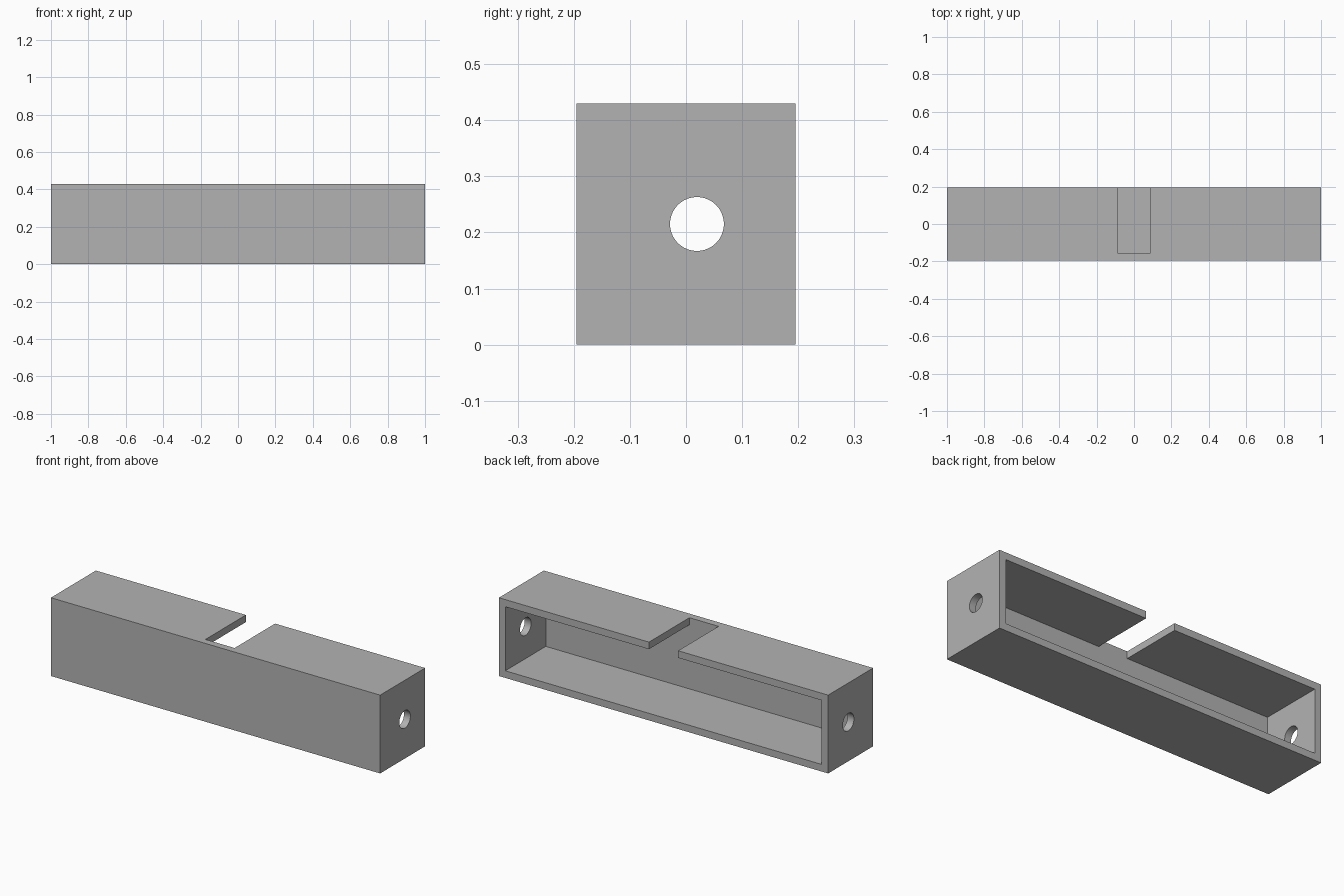
import bpy
import math

cube = bpy.data.objects.get("Cube")
if cube:
    bpy.data.objects.remove(cube, do_unlink=True)

LENGTH, DEPTH, HEIGHT = 2.0, 0.39, 0.43
WALL = 0.039
SLOT_WIDTH = 0.177
HOLE_RADIUS = 0.048

grey = bpy.data.materials.new("plain grey")
grey.use_nodes = True
grey.diffuse_color = (0.45, 0.45, 0.45, 1)
grey.node_tree.nodes["Principled BSDF"].inputs["Base Color"].default_value = grey.diffuse_color


def box(name, low, high):
    """Axis-aligned box between two corners."""
    centre = [(a + b) / 2 for a, b in zip(low, high)]
    bpy.ops.mesh.primitive_cube_add(size=1, location=centre)
    ob = bpy.context.object
    ob.name = name
    ob.scale = [b - a for a, b in zip(low, high)]
    bpy.ops.object.transform_apply(location=True, rotation=False, scale=True)
    ob.data.materials.append(grey)
    return ob


# Outer block
x, y = LENGTH / 2, DEPTH / 2
housing = box("housing", (-x, -y, 0), (x, y, HEIGHT))

# Cavity open at the back
inner_front = -y + WALL
cavity = box("cavity_cutter", (-x + WALL, inner_front, WALL),
             (x - WALL, y + 0.1, HEIGHT - WALL))

# Slot through the top wall, flush with the inner front wall
slot = box("slot_cutter", (-SLOT_WIDTH / 2, inner_front, HEIGHT / 2),
           (SLOT_WIDTH / 2, y + 0.1, HEIGHT + 0.1))

# Round hole through both end walls
bpy.ops.mesh.primitive_cylinder_add(
    vertices=64, radius=HOLE_RADIUS, depth=LENGTH + 0.2,
    location=(0, WALL / 2, HEIGHT / 2), rotation=(0, math.pi / 2, 0))
hole = bpy.context.object
hole.name = "hole_cutter"
hole.data.materials.append(grey)

# Cut the block
bpy.ops.object.select_all(action="DESELECT")
housing.select_set(True)
bpy.context.view_layer.objects.active = housing
for cutter in (cavity, slot, hole):
    mod = housing.modifiers.new(cutter.name, "BOOLEAN")
    mod.operation = "DIFFERENCE"
    mod.solver = "EXACT"
    mod.object = cutter
    bpy.ops.object.modifier_apply(modifier=mod.name)
    bpy.data.objects.remove(cutter, do_unlink=True)

bpy.ops.object.shade_smooth_by_angle(angle=math.radians(30))
